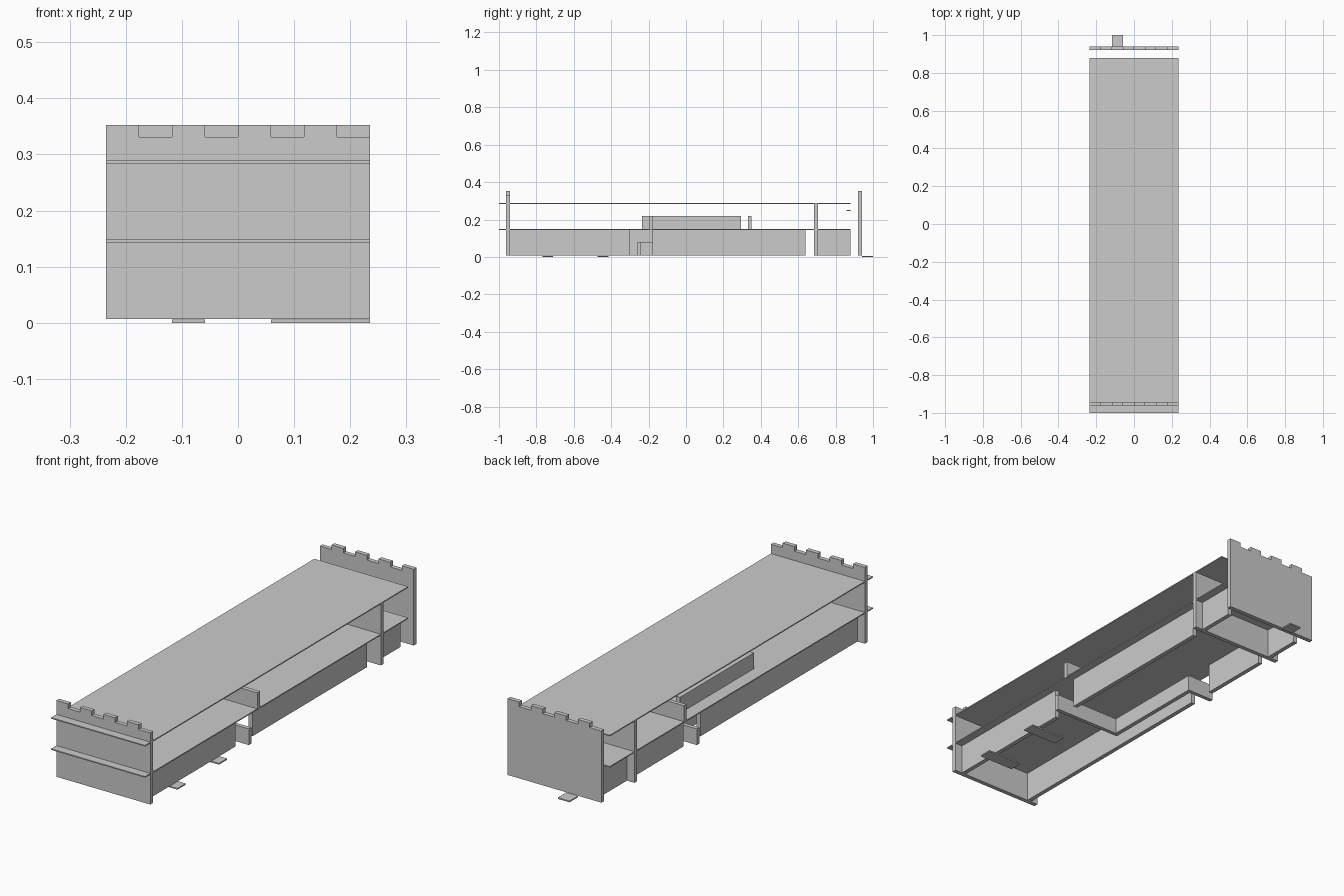
import bpy, bmesh
from mathutils import Matrix, Vector

if "Cube" in bpy.data.objects:
    bpy.data.objects.remove(bpy.data.objects["Cube"])

W = 0.235          # half width
BASE = 0.007       # underside of the walls
FLOOR1 = 0.143     # underside of lower deck
FLOOR2 = 0.284     # underside of upper deck
STEP = 2 * W / 8   # crenel width


def box(name, x, y, z):
    """Box from (min, max) ranges."""
    bm = bmesh.new()
    size = Vector((x[1] - x[0], y[1] - y[0], z[1] - z[0]))
    bmesh.ops.create_cube(bm, size=1.0, matrix=Matrix.Diagonal((*size, 1)))
    me = bpy.data.meshes.new(name)
    bm.to_mesh(me)
    bm.free()
    ob = bpy.data.objects.new(name, me)
    ob.location = ((x[0] + x[1]) / 2, (y[0] + y[1]) / 2, (z[0] + z[1]) / 2)
    bpy.context.collection.objects.link(ob)
    return ob


def crenellated_wall(name, y, first_merlon):
    """Stepped profile extruded along y."""
    pts = [(-W, BASE)]
    for i in range(8):
        top = 0.352 if i % 2 == first_merlon else 0.331
        pts += [(-W + i * STEP, top), (-W + (i + 1) * STEP, top)]
    pts.append((W, BASE))
    bm = bmesh.new()
    face = bm.faces.new([bm.verts.new((px, y[0], pz)) for px, pz in pts])
    out = bmesh.ops.extrude_face_region(bm, geom=[face])
    verts = [v for v in out["geom"] if isinstance(v, bmesh.types.BMVert)]
    bmesh.ops.translate(bm, verts=verts, vec=(0, y[1] - y[0], 0))
    bmesh.ops.recalc_face_normals(bm, faces=bm.faces)
    me = bpy.data.meshes.new(name)
    bm.to_mesh(me)
    bm.free()
    bpy.context.collection.objects.link(bpy.data.objects.new(name, me))


# End walls with battlements, offset from one another
crenellated_wall("front_wall", (-0.962, -0.942), 0)
crenellated_wall("rear_wall", (0.92, 0.94), 1)

# Two thin decks
box("lower_deck", (-W, W), (-1.0, 0.88), (FLOOR1, FLOOR1 + 0.005))
box("upper_deck", (-W, W), (-1.0, 0.88), (FLOOR2, FLOOR2 + 0.005))

# Full-width partition, both storeys
box("partition_lower", (-W, W), (0.685, 0.705), (BASE, FLOOR1))
box("partition_upper", (-W, W), (0.685, 0.705), (FLOOR1 + 0.005, FLOOR2))

# Lower storey side walls with a doorway on each side
for side, spans in (("right", ((-0.942, -0.30), (-0.178, 0.64), (0.705, 0.88))),
                    ("left", ((-0.942, 0.18), (0.30, 0.64), (0.705, 0.88)))):
    xs = (0.178, 0.198) if side == "right" else (-0.198, -0.178)
    for i, ys in enumerate(spans):
        box(f"{side}_side_wall_{i + 1}", xs, ys, (BASE, FLOOR1))

# Half-height Z-shaped divider between the doorways
H1 = (BASE, 0.08)
box("divider_front", (-0.117, W), (-0.258, -0.24), H1)
box("divider_middle", (-0.117, -0.097), (-0.24, 0.24), H1)
box("divider_rear", (-W, -0.097), (0.24, 0.258), H1)

# Upper storey low walls
H2 = (FLOOR1 + 0.005, 0.22)
box("upper_long_wall", (-0.175, -0.155), (-0.235, 0.293), H2)
box("upper_cross_wall_front", (-0.155, W), (-0.198, -0.178), H2)
box("upper_cross_wall_rear", (-W, -0.06), (0.332, 0.35), H2)

# Loose floor plates and a small shelf
for i, y in enumerate((-0.768, -0.472)):
    box(f"floor_plate_{i + 1}", (STEP, W), (y, y + 0.058), (0, 0.006))
box("rear_step", (-2 * STEP, -STEP), (0.94, 1.0), (0, 0.006))
box("small_shelf", (-2 * STEP, -STEP), (0.858, 0.88), (0.246, 0.251))
